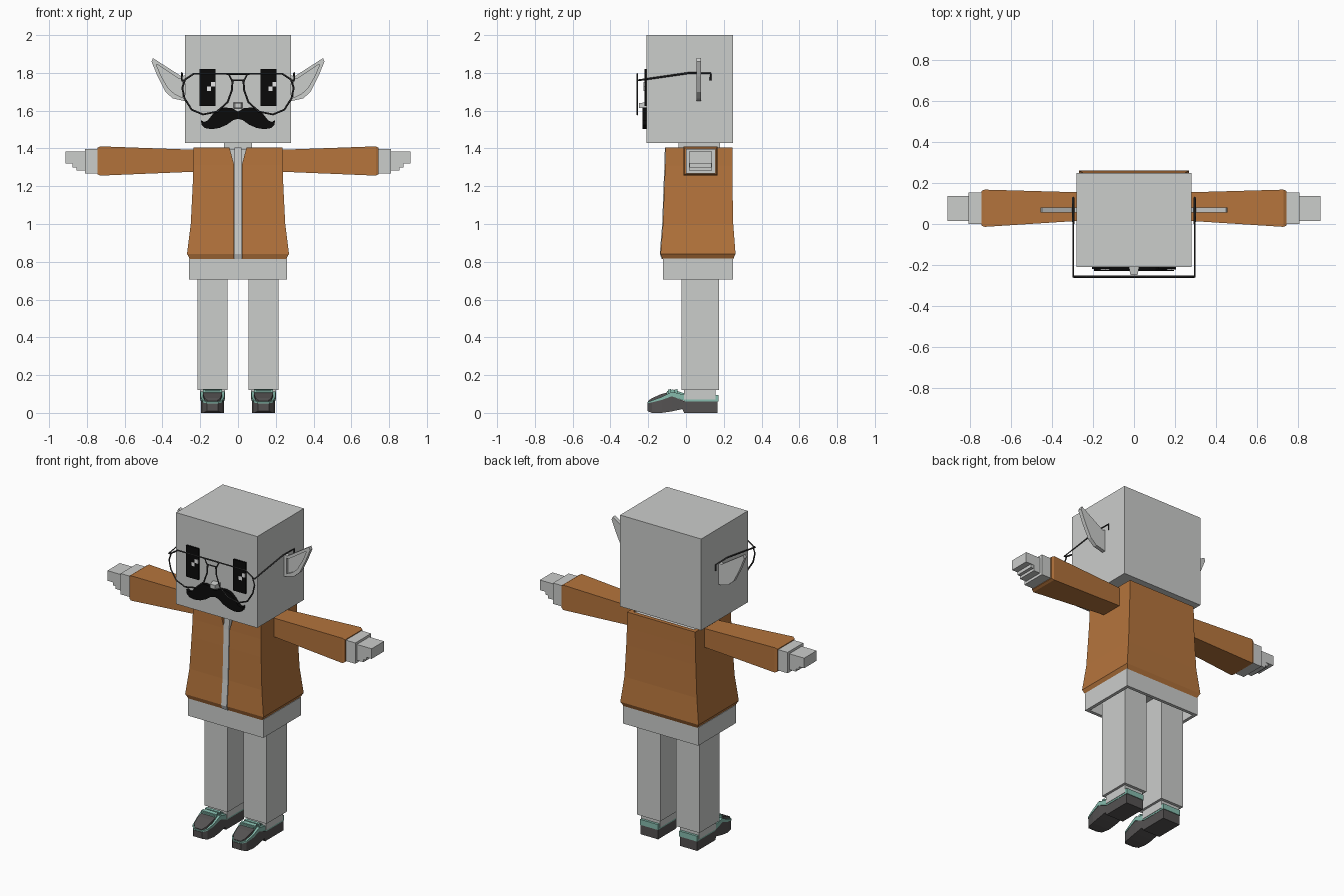
import bpy, bmesh
from mathutils import Vector

if "Cube" in bpy.data.objects:
    bpy.data.objects.remove(bpy.data.objects["Cube"], do_unlink=True)


def material(name, r, g, b):
    m = bpy.data.materials.new(name)
    m.use_nodes = True
    m.diffuse_color = (r, g, b, 1)
    bsdf = next(n for n in m.node_tree.nodes if n.type == 'BSDF_PRINCIPLED')
    bsdf.inputs["Base Color"].default_value = (r, g, b, 1)
    bsdf.inputs["Roughness"].default_value = 0.8
    return m


GREY = material("light grey", 0.6, 0.61, 0.6)
ORANGE = material("orange cloth", 0.46, 0.175, 0.045)
TEAL = material("teal", 0.24, 0.5, 0.42)
DARK = material("dark grey", 0.09, 0.085, 0.085)
BLACK = material("black", 0.003, 0.003, 0.003)
METAL = material("frame metal", 0.035, 0.035, 0.035)
WHITE = material("white", 0.9, 0.9, 0.9)


def loft(name, rings, mat):
    """Skin closed rings of equal length and cap both ends."""
    bm = bmesh.new()
    rows = [[bm.verts.new(p) for p in ring] for ring in rings]
    n = len(rows[0])
    for a, b in zip(rows, rows[1:]):
        for i in range(n):
            bm.faces.new((a[i], a[(i + 1) % n], b[(i + 1) % n], b[i]))
    bm.faces.new(rows[0])
    bm.faces.new(rows[-1])
    bmesh.ops.recalc_face_normals(bm, faces=bm.faces)
    me = bpy.data.meshes.new(name)
    bm.to_mesh(me)
    bm.free()
    me.materials.append(mat)
    ob = bpy.data.objects.new(name, me)
    bpy.context.collection.objects.link(ob)
    return ob


def rect_z(x0, x1, y0, y1, z):
    return [(x0, y0, z), (x1, y0, z), (x1, y1, z), (x0, y1, z)]


def rect_y(x0, x1, y, z0, z1):
    return [(x0, y, z0), (x1, y, z0), (x1, y, z1), (x0, y, z1)]


def rect_x(x, y0, y1, z0, z1):
    return [(x, y0, z0), (x, y1, z0), (x, y1, z1), (x, y0, z1)]


def box(name, x0, x1, y0, y1, z0, z1, mat):
    return loft(name, [rect_z(x0, x1, y0, y1, z0), rect_z(x0, x1, y0, y1, z1)], mat)


def plate(name, outline, y0, y1, mat):
    """Extrude an x-z outline along y."""
    return loft(name, [[(x, y, z) for x, z in outline] for y in (y0, y1)], mat)


def wire(name, paths, radius, mat):
    cu = bpy.data.curves.new(name, 'CURVE')
    cu.dimensions = '3D'
    cu.bevel_depth = radius
    cu.bevel_resolution = 0
    cu.use_fill_caps = True
    for pts, cyclic in paths:
        sp = cu.splines.new('POLY')
        sp.points.add(len(pts) - 1)
        for p, co in zip(sp.points, pts):
            p.co = (*co, 1)
        sp.use_cyclic_u = cyclic
    cu.materials.append(mat)
    ob = bpy.data.objects.new(name, cu)
    bpy.context.collection.objects.link(ob)
    return ob


# Head, neck and inner torso
box("head", -.28, .28, -.21, .25, 1.43, 2, GREY)
box("neck", -.075, .075, -.04, .18, 1.38, 1.44, GREY)
box("torso", -.21, .21, -.09, .22, .8, 1.395, GREY)

# Open jacket: half width, front y, back y, height, half opening
levels = [(.255, -.125, .25, .815, .02), (.27, -.135, .262, .842, .02),
          (.25, -.122, .25, 1.0, .02), (.24, -.115, .246, 1.2, .02),
          (.236, -.11, .245, 1.31, .02), (.235, -.108, .245, 1.405, .045)]


def jacket_ring(w, f, b, z, g, t=.025):
    outer = [(-g, f), (-w, f), (-w, b), (w, b), (w, f), (g, f)]
    inner = [(g, f + t), (w - t, f + t), (w - t, b - t),
             (t - w, b - t), (t - w, f + t), (-g, f + t)]
    return [(x, y, z) for x, y in outer + inner]


loft("jacket", [jacket_ring(*lv) for lv in levels], ORANGE)
loft("front_strip", [rect_z(-.019, .019, f - .004, f + .03, z)
                     for w, f, b, z, g in levels], GREY)

# Shirt hem, open below
def hem_ring(inset, z):
    return rect_z(inset - .26, .26 - inset, inset - .122, .25 - inset, z)


loft("shirt_hem", [hem_ring(.05, .81), hem_ring(.02, .79), hem_ring(.02, .705),
                   hem_ring(0, .705), hem_ring(0, .818)], GREY)

# Nose and moustache
loft("nose", [rect_y(-.027, .027, -.2, 1.61, 1.645),
              rect_y(-.017, .017, -.25, 1.615, 1.64)], GREY)
half = [(.03, 1.613), (.07, 1.617), (.105, 1.608), (.135, 1.58), (.16, 1.548),
        (.18, 1.54), (.196, 1.55), (.193, 1.525), (.175, 1.508), (.14, 1.502),
        (.1, 1.508), (.06, 1.525), (.025, 1.55)]
outline = [(0, 1.595)] + half + [(0, 1.557)] + [(-x, z) for x, z in half[::-1]]
plate("moustache", outline, -.23, -.205, BLACK)

# Eyes with small highlights
for side, x in (("right", -.205), ("left", .12)):
    box(side + "_eye", x, x + .085, -.22, -.205, 1.625, 1.82, BLACK)
    box(side + "_eye_glint", x + .063, x + .085, -.224, -.219, 1.728, 1.752, WHITE)
    box(side + "_eye_small_glint", x + .042, x + .063, -.224, -.219, 1.705, 1.728, WHITE)

# Spectacles
lens = [(.05, 1.795), (.235, 1.795), (.28, 1.765), (.295, 1.72), (.283, 1.665),
        (.245, 1.605), (.185, 1.58), (.11, 1.595), (.055, 1.645), (.032, 1.71), (.03, 1.755)]
paths = [([(-.06, -.258, 1.795), (.06, -.258, 1.795)], False),
         ([(-.032, -.258, 1.73), (-.025, -.258, 1.762), (.025, -.258, 1.762),
           (.032, -.258, 1.73)], False)]
for s in (1, -1):
    paths.append(([(s * x, -.258, z) for x, z in lens], True))
    paths.append(([(s * .28, -.258, 1.76), (s * .297, -.258, 1.76), (s * .297, .02, 1.8),
                   (s * .297, .13, 1.798), (s * .297, .13, 1.76)], False))
wire("spectacles", paths, .005, METAL)

# Paired parts
ear_rim = [(.27, 1.79), (.3, 1.782), (.45, 1.878), (.458, 1.86), (.425, 1.78),
           (.385, 1.7), (.345, 1.665), (.27, 1.648)]
ear_hole = [(.295, 1.768), (.31, 1.767), (.43, 1.846), (.431, 1.84), (.405, 1.78),
            (.37, 1.72), (.335, 1.688), (.295, 1.67)]
for side, s in (("left", 1), ("right", -1)):
    def name(part):
        return side + "_" + part

    def pair_box(part, x0, x1, y0, y1, z0, z1, mat):
        box(name(part), s * x0, s * x1, y0, y1, z0, z1, mat)

    # Ear: rim with a recessed front panel
    loft(name("ear"), [[(s * x, y, z) for x, z in pts] for pts, y in
                       ((ear_rim, .08), (ear_rim, .056), (ear_hole, .056),
                        (ear_hole, .07))], GREY)

    # Sleeve, cuff and stepped hand
    loft(name("sleeve"), [rect_x(s * .2, .02, .153, 1.278, 1.392),
                          rect_x(s * .73, -.014, .168, 1.256, 1.411),
                          rect_x(s * .745, -.008, .162, 1.264, 1.403)], ORANGE)
    pair_box("cuff", .73, .81, 0, .155, 1.268, 1.398, GREY)
    pair_box("palm", .8, .855, .015, .138, 1.284, 1.383, GREY)
    pair_box("fingers", .85, .912, .015, .138, 1.32, 1.383, GREY)
    pair_box("knuckles", .84, .875, .018, .135, 1.3, 1.33, GREY)

    # Leg and ankle
    pair_box("leg", .055, .215, -.025, .175, .12, .81, GREY)
    pair_box("ankle", .07, .2, -.01, .157, .07, .125, GREY)

    # Shoe: sections of y, half width, low z, high z
    def shoe_part(part, sections, mat):
        loft(name(part), [rect_y(s * .135 - w, s * .135 + w, y, lo, hi)
                          for y, w, lo, hi in sections], mat)

    shoe_part("shoe_sole", [(-.205, .03, .01, .05), (-.18, .05, 0, .058),
                            (-.13, .06, 0, .07), (-.075, .062, .008, .09),
                            (-.02, .06, .02, .066), (-.01, .06, 0, .062),
                            (.168, .06, 0, .062)], DARK)
    shoe_part("shoe_upper", [(-.203, .031, .05, .058), (-.18, .052, .056, .066),
                             (-.13, .062, .068, .084), (-.075, .065, .088, .112),
                             (0, .062, .06, .094), (.172, .062, .06, .094)], TEAL)
    shoe_part("toe_cap", [(-.2, .024, .05, .064), (-.18, .042, .055, .078),
                          (-.13, .05, .07, .1), (-.1, .05, .07, .108)], DARK)
    shoe_part("shoe_tongue", [(-.1, .04, .08, .116), (-.07, .042, .08, .124),
                              (0, .042, .08, .1)], TEAL)
    for i, y in enumerate((-.095, -.06)):
        shoe_part("lace_%d" % (i + 1), [(y, .05, .1, .124), (y + .016, .05, .1, .126)], TEAL)
